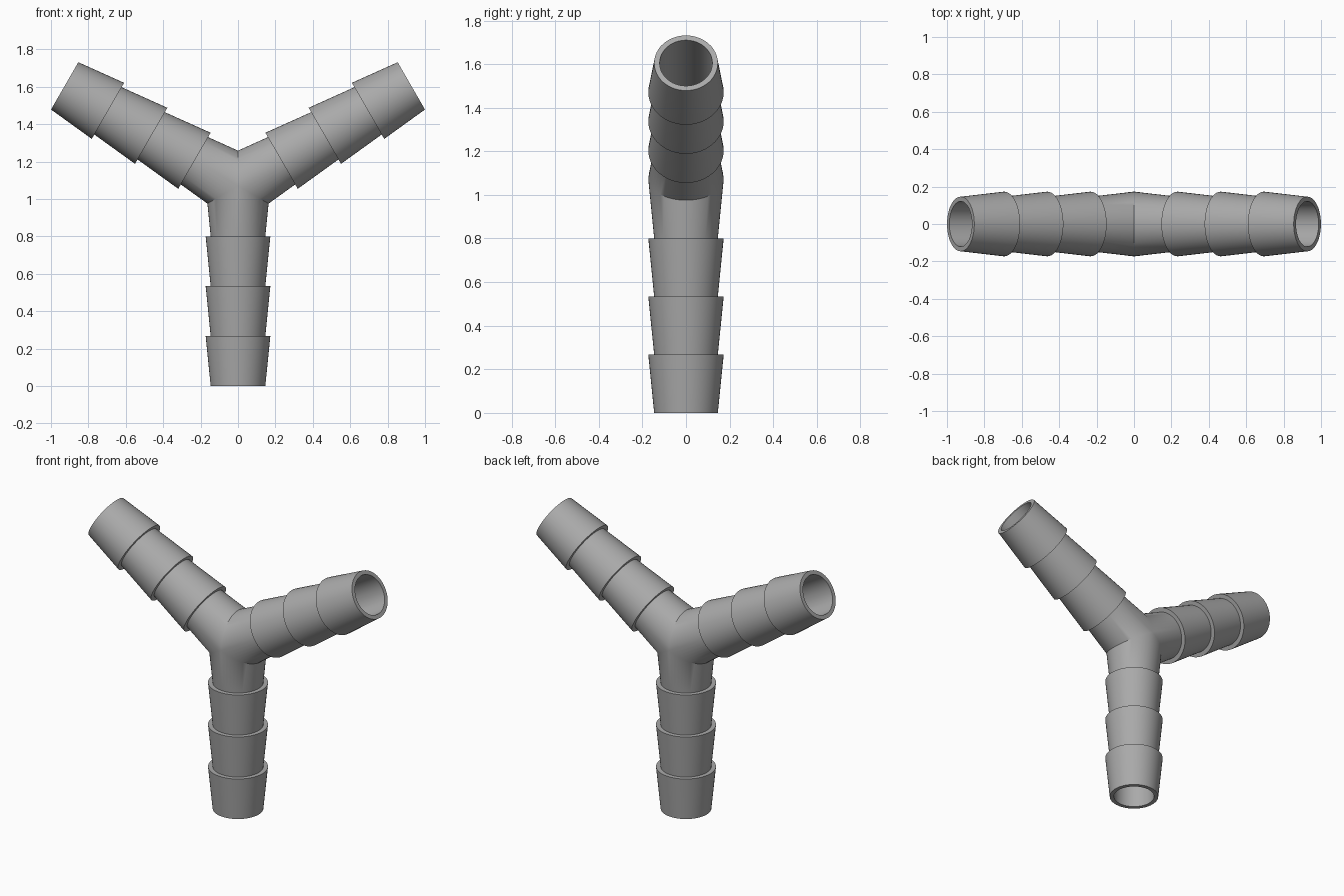
import bpy, bmesh
from math import cos, sin, pi, radians, tan
from mathutils import Matrix, Vector

if "Cube" in bpy.data.objects:
    bpy.data.objects.remove(bpy.data.objects["Cube"])

SIDES = 48
LENGTH = 1.07            # open end to centre of the junction
BARB = 0.267             # length of one barb
TIP, RIDGE, BORE = 0.146, 0.173, 0.121

grey = bpy.data.materials.new("grey plastic")
grey.use_nodes = True
colour = (0.4, 0.4, 0.4, 1)
grey.diffuse_color = colour
grey.node_tree.nodes["Principled BSDF"].inputs["Base Color"].default_value = colour


def ring(bm, radius, height):
    return [bm.verts.new((radius * cos(a), radius * sin(a), height))
            for a in (2 * pi * i / SIDES for i in range(SIDES))]


def mitre(bm, radius, slope):
    # ring cut by the two planes shared with the neighbouring arms
    verts = []
    for i in range(SIDES):
        a = 2 * pi * i / SIDES
        k = abs(cos(a)) * tan(radians(30))
        r = radius / (1 + slope * k)
        verts.append(bm.verts.new((r * cos(a), r * sin(a), LENGTH - r * k)))
    return verts


def add_arm(bm, angle):
    # bore, open end, three barbs and the tapered neck
    rings = [mitre(bm, BORE, 0), ring(bm, BORE, 0)]
    for n in range(3):
        rings += [ring(bm, TIP, n * BARB), ring(bm, RIDGE, (n + 1) * BARB)]
    rings += [ring(bm, TIP, 3 * BARB),
              mitre(bm, RIDGE, (RIDGE - TIP) / (LENGTH - 3 * BARB))]
    for a, b in zip(rings, rings[1:]):
        for i in range(SIDES):
            j = (i + 1) % SIDES
            bm.faces.new((a[i], a[j], b[j], b[i]))
    centre = Vector((0, 0, LENGTH))
    turn = (Matrix.Translation(centre) @ Matrix.Rotation(radians(angle), 4, 'Y')
            @ Matrix.Translation(-centre))
    bmesh.ops.transform(bm, matrix=turn, verts=[v for r in rings for v in r])


# Three identical arms welded along their mitres
bm = bmesh.new()
for angle in (0, 120, 240):
    add_arm(bm, angle)
bmesh.ops.remove_doubles(bm, verts=bm.verts, dist=0.0005)
bmesh.ops.recalc_face_normals(bm, faces=bm.faces)
mesh = bpy.data.meshes.new("hose_connector")
bm.to_mesh(mesh)
bm.free()
mesh.materials.append(grey)
connector = bpy.data.objects.new("hose_connector", mesh)
bpy.context.collection.objects.link(connector)
bpy.context.view_layer.objects.active = connector
connector.select_set(True)
bpy.ops.object.shade_smooth_by_angle(angle=radians(30))
